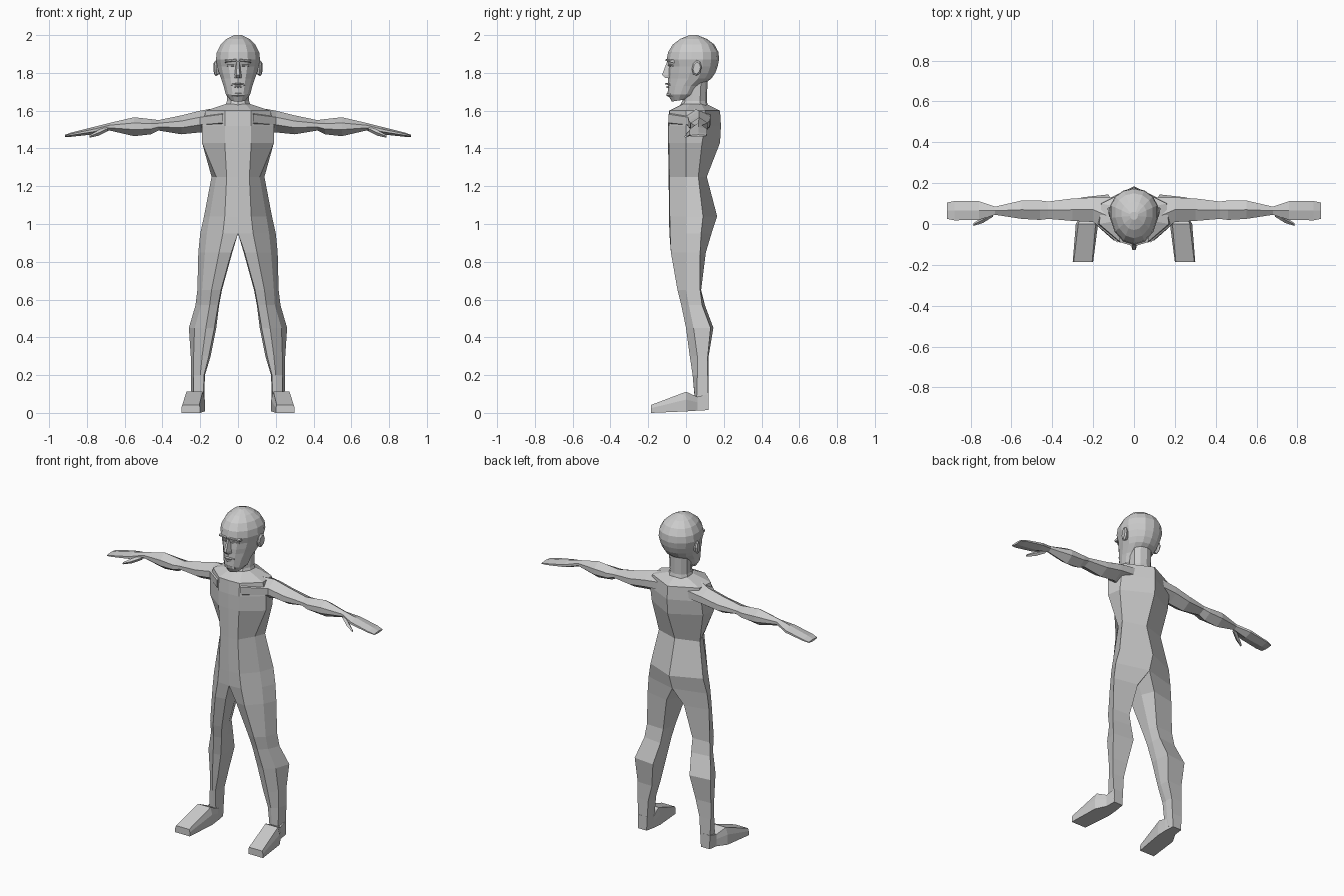
import bpy, bmesh, math
from mathutils import Vector

skin = bpy.data.materials.new("grey")
skin.diffuse_color = (0.6, 0.6, 0.6, 1)


def loft(name, rings, mirror=False):
    """Skin a list of equal-length point rings, flat shaded, optionally mirrored in x."""
    bm = bmesh.new()
    rows = [[bm.verts.new(p) for p in ring] for ring in rings]
    n = len(rows[0])
    for r, s in zip(rows, rows[1:]):
        for i in range(n):
            j = (i + 1) % n
            bm.faces.new((r[i], r[j], s[j], s[i]))
    bm.faces.new(rows[0])
    bm.faces.new(rows[-1])
    if mirror:  # open the seam along the middle
        seam = [f for f in bm.faces if all(abs(v.co.x) < 1e-4 for v in f.verts)]
        bmesh.ops.delete(bm, geom=seam, context='FACES')
    bmesh.ops.recalc_face_normals(bm, faces=bm.faces)
    me = bpy.data.meshes.new(name)
    bm.to_mesh(me)
    bm.free()
    me.materials.append(skin)
    ob = bpy.data.objects.new(name, me)
    bpy.context.collection.objects.link(ob)
    if mirror:
        mod = ob.modifiers.new("mirror", 'MIRROR')
        mod.merge_threshold = 0.0005
    return ob


def egg(z, w, yf, yb, n=14, wide=0.6, tilt=0.0):
    """Horizontal egg ring, widest towards the back."""
    ym = yf + wide * (yb - yf)
    pts = []
    for i in range(n):
        a = 2 * math.pi * (i + 0.5) / n
        s = math.sin(a)
        y = ym + s * ((yb - ym) if s > 0 else (ym - yf))
        pts.append((w * math.cos(a), y, z + tilt * (y - ym)))
    return pts


# Torso: z, front y, front edge x, side edge x, rear edge x, rear edge y, spine y
torso = [
    (1.635, -.02, .04, .065, .06, .08, .11),
    (1.60, -.09, .07, .17, .16, .10, .18),
    (1.52, -.095, .07, .19, .175, .10, .185),
    (1.43, -.095, .07, .19, .175, .085, .18),
    (1.25, -.092, .06, .115, .14, .065, .11),
    (1.04, -.09, .07, .15, .18, .09, .165),
    (0.95, -.088, .08, .165, .20, .08, .135),
]
rings = []
for z, yf, ax, bx, cx, cy, yb in torso:
    by = 0.02 if z > 1.62 else 0.0
    rings.append([(0, yf, z), (ax, yf + .004, z), (bx, by, z),
                  (cx, cy, z), (0, yb, z), (0, (yf + yb) / 2, z)])

# Legs continue the torso rings: z, then six x, y pairs
legs = [
    (.85, .035, -.07, .10, -.08, .175, 0, .21, .075, .06, .105, .03, .03),
    (.65, .09, -.03, .14, -.045, .19, 0, .215, .075, .10, .08, .085, .03),
    (.57, .105, -.01, .15, -.025, .195, .015, .225, .085, .105, .10, .10, .04),
    (.45, .125, .01, .17, 0, .23, .04, .26, .13, .125, .145, .115, .06),
    (.30, .155, .025, .19, .02, .235, .06, .25, .115, .15, .12, .145, .06),
    (.20, .18, .035, .20, .035, .235, .06, .25, .115, .175, .12, .175, .07),
    (.03, .185, .05, .20, .05, .235, .055, .245, .12, .185, .12, .18, .08),
]
for z, *c in legs:
    rings.append([(c[i], c[i + 1], z) for i in range(0, 12, 2)])
loft("body_and_legs", rings, True)

# Feet: y, inner x, outer x, sole z, top z, top inset
feet = [
    (.12, .185, .245, .015, .10, 0),
    (.06, .178, .25, .012, .085, 0),
    (0, .176, .285, .008, .112, .012),
    (-.185, .20, .30, 0, .042, .005),
]
loft("feet", [[(a, y, lo), (b, y, lo), (b, y, lo + .6 * (hi - lo)), (b - t, y, hi),
               (a + t, y, hi), (a, y, lo + .6 * (hi - lo))]
              for y, a, b, lo, hi, t in feet], True)

# Arms and hands: x, front y, back y, bottom z, top z
arms = [
    (.08, -.092, .13, 1.49, 1.62),
    (.20, .01, .13, 1.485, 1.60),
    (.30, .015, .125, 1.475, 1.575),
    (.42, .025, .11, 1.495, 1.55),
    (.46, .02, .115, 1.475, 1.555),
    (.55, .025, .115, 1.465, 1.565),
    (.68, .045, .085, 1.495, 1.535),
    (.76, .02, .112, 1.475, 1.515),
    (.88, .018, .112, 1.462, 1.485),
    (.915, .025, .105, 1.46, 1.473),
]
arm_rings = []
for x, f, b, lo, hi in arms:
    m, h = (f + b) / 2, hi - lo
    arm_rings.append([(x, m, hi), (x, f, lo + .7 * h), (x, f, lo + .35 * h),
                      (x, m, lo), (x, b, lo + .35 * h), (x, b, lo + .7 * h)])
loft("arms", arm_rings, True)

# Thumbs
loft("thumbs", [[(x, y - r, z), (x, y, z + r), (x, y + r, z), (x, y, z - r)]
                for x, y, z, r in [(.69, .05, 1.505, .014), (.74, .02, 1.482, .015),
                                   (.785, -.002, 1.464, .007)]], True)

# Neck and head
loft("neck", [egg(1.61, .075, -.04, .12, 10), egg(1.65, .062, -.02, .11, 10),
              egg(1.78, .065, -.01, .115, 10)])
head = [
    (1.655, .04, -.075, .0), (1.685, .066, -.097, .05), (1.73, .078, -.096, .08),
    (1.77, .092, -.095, .135), (1.80, .103, -.095, .155), (1.835, .112, -.092, .168),
    (1.87, .12, -.102, .175), (1.91, .115, -.095, .172), (1.95, .094, -.07, .15),
    (1.98, .062, -.03, .11), (2.0, .02, .02, .06),
]
loft("head", [egg(*r, tilt=(.15 if r[0] < 1.66 else 0)) for r in head])

# Nose: z, half width, tip y
loft("nose", [[(-w, -.08, z), (-w * .4, y, z), (w * .4, y, z), (w, -.08, z)]
              for z, w, y in [(1.86, .012, -.10), (1.79, .02, -.127), (1.772, .022, -.11)]])


def slab(name, x0, x1, y, z, h, depth, drop=0.0, mirror=True):
    """Small bevelled ridge on the face, running sideways from x0 to x1."""
    loft(name, [[(x, yy + depth, zz - h), (x, yy, zz - h * .3),
                 (x, yy, zz + h * .3), (x, yy + depth, zz + h)]
                for x, yy, zz in [(x0, y, z), (x1, y + .02, z - drop)]], mirror)


# Brow ridges, eyelids, lips and chin
slab("brows", .008, .07, -.108, 1.868, .012, .035, .006)
slab("eyelids", .022, .058, -.095, 1.84, .010, .025)
slab("upper_lip", 0, .036, -.110, 1.742, .009, .03, .004)
slab("lower_lip", 0, .033, -.106, 1.725, .008, .03, -.004)
slab("chin", 0, .035, -.104, 1.685, .02, .03)

# Ears: flat ovals angled out from the skull
ears = []
for x, s in [(.095, .7), (.118, 1), (.126, .75)]:
    ears.append([(x + .004 * math.cos(a), .057 + .026 * s * math.cos(a),
                  1.825 + .042 * s * math.sin(a) + .006 * math.cos(a))
                 for a in [2 * math.pi * i / 8 for i in range(8)]])
loft("ears", ears, True)
